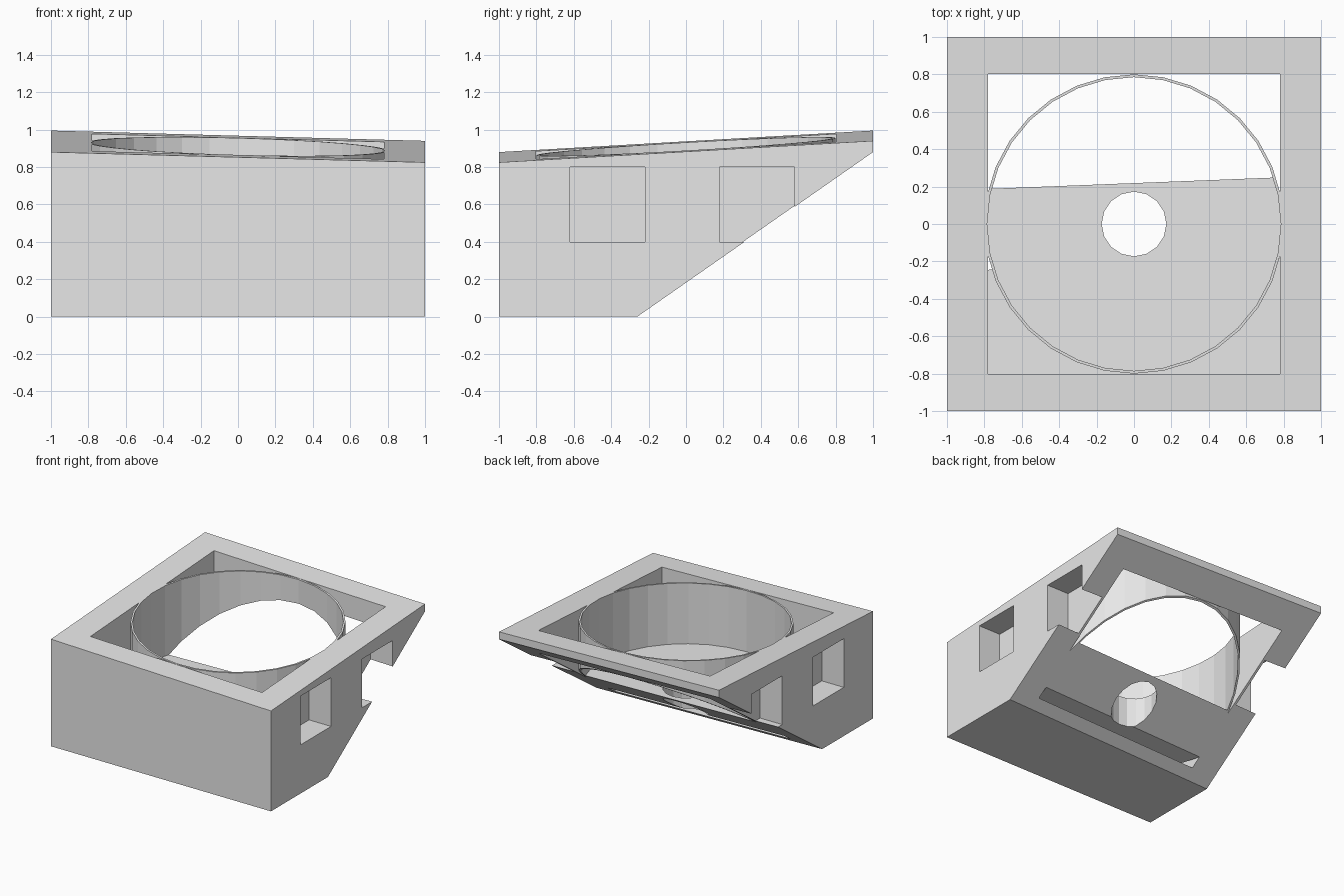
import bpy
import math
from mathutils import Vector

cube = bpy.data.objects.get("Cube")
if cube:
    bpy.data.objects.remove(cube, do_unlink=True)

grey = bpy.data.materials.new("plain grey")
grey.diffuse_color = (0.8, 0.8, 0.8, 1)
grey.use_nodes = True
grey.node_tree.nodes["Principled BSDF"].inputs["Base Color"].default_value = (0.8, 0.8, 0.8, 1)


def finish(name):
    ob = bpy.context.object
    ob.name = name
    bpy.ops.object.transform_apply(location=True, rotation=True, scale=True)
    ob.data.materials.append(grey)
    return ob


def box(name, lo, hi):
    lo, hi = Vector(lo), Vector(hi)
    bpy.ops.mesh.primitive_cube_add(size=1, location=(lo + hi) / 2)
    bpy.context.object.scale = hi - lo
    return finish(name)


def cylinder(name, radius, z0, z1, sides):
    bpy.ops.mesh.primitive_cylinder_add(vertices=sides, radius=radius, depth=z1 - z0,
                                        location=(0, 0, (z0 + z1) / 2))
    return finish(name)


def half_space(name, point, normal):
    # Large block on the side of a plane that the normal points to
    n = Vector(normal).normalized()
    bpy.ops.mesh.primitive_cube_add(size=6, location=Vector(point) + n * 3,
                                    rotation=n.to_track_quat('Z', 'Y').to_euler())
    return finish(name)


def combine(target, tool, operation='DIFFERENCE'):
    tool.hide_render = True
    mod = target.modifiers.new(tool.name, 'BOOLEAN')
    mod.operation = operation
    mod.solver = 'EXACT'
    mod.object = tool
    bpy.context.view_layer.objects.active = target
    bpy.ops.object.modifier_apply(modifier=mod.name)
    bpy.data.objects.remove(tool, do_unlink=True)


# Square housing with a deep rectangular pocket
housing = box("cup_housing", (-1, -1, 0), (1, 1, 1.1))
combine(housing, box("pocket", (-0.78, -0.802, 0.06), (0.78, 0.802, 1.5)))

# Round cup with a thin wall, thick base and central hole
combine(housing, cylinder("cup", 0.8, 0.118, 1.2, 32), 'UNION')
combine(housing, cylinder("cup_bore", 0.785, 0.362, 1.5, 32))
combine(housing, cylinder("drain_hole", 0.173, 0.09, 0.6, 16))

# Blind square recesses in both sides
for side in (-1, 1):
    for y in (-0.42, 0.38):
        combine(housing, box("side_recess", (side - 0.2, y - 0.2, 0.4), (side + 0.2, y + 0.2, 0.8)))

# Sloping underside and tilted top
combine(housing, half_space("underside_cut", (0, -0.30, 0), (-0.0275, 0.698, -1)))
combine(housing, half_space("top_cut", (0, 0, 0.91), (0.0275, -0.0575, 1)))

for poly in housing.data.polygons:
    poly.use_smooth = False
